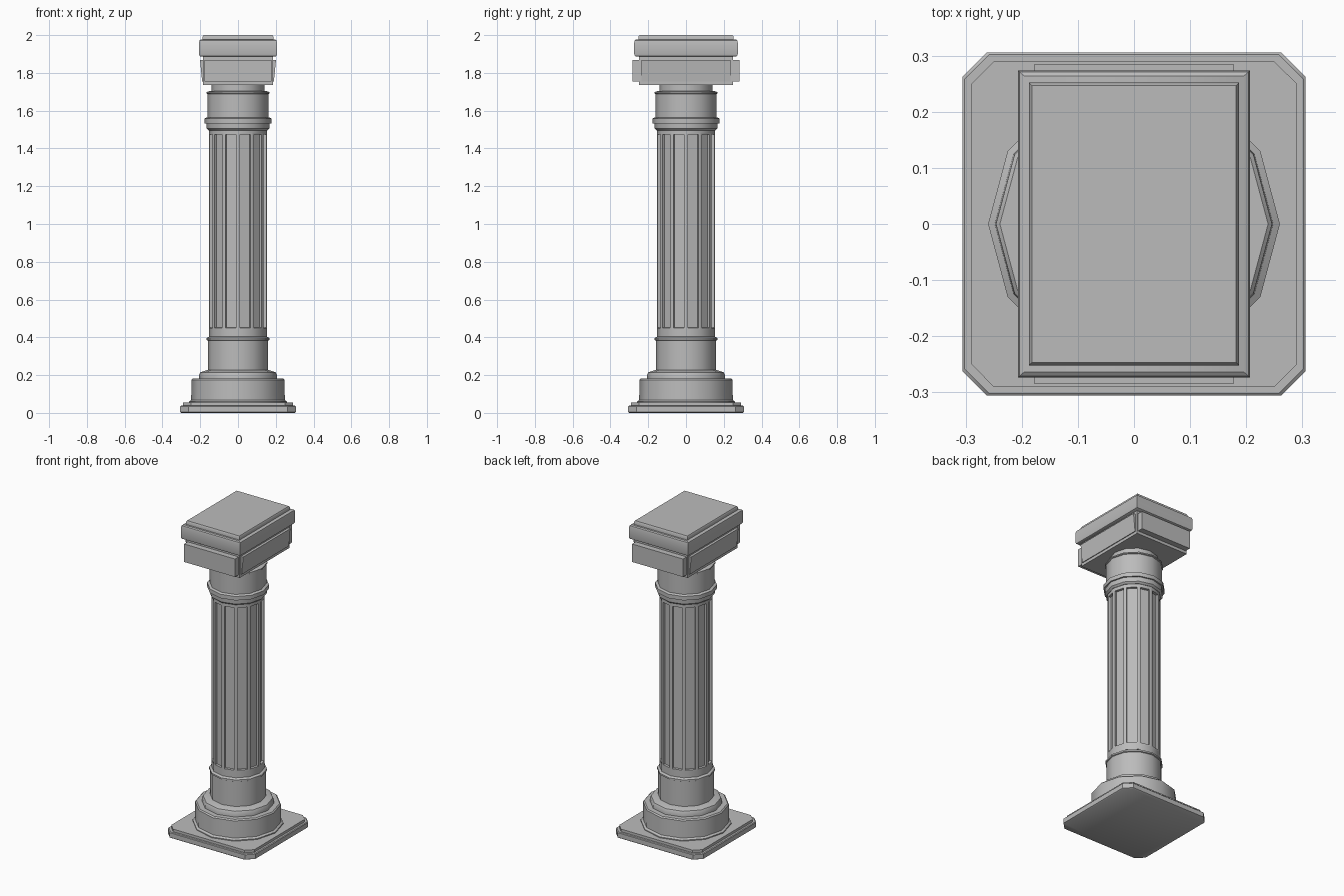
import bpy, bmesh, math

if "Cube" in bpy.data.objects:
    bpy.data.objects.remove(bpy.data.objects["Cube"], do_unlink=True)

stone = bpy.data.materials.new("grey stone")
stone.use_nodes = True
GREY = (0.5, 0.5, 0.5, 1)
stone.diffuse_color = GREY
stone.node_tree.nodes["Principled BSDF"].inputs["Base Color"].default_value = GREY
SIDES = 12


def finish(name, bm, angle=35):
    bmesh.ops.recalc_face_normals(bm, faces=bm.faces)
    mesh = bpy.data.meshes.new(name)
    bm.to_mesh(mesh)
    bm.free()
    mesh.materials.append(stone)
    obj = bpy.data.objects.new(name, mesh)
    bpy.context.collection.objects.link(obj)
    bpy.ops.object.select_all(action='DESELECT')
    obj.select_set(True)
    bpy.context.view_layer.objects.active = obj
    bpy.ops.object.shade_smooth_by_angle(angle=math.radians(angle))
    return obj


def loft(bm, rings):
    """Skin a stack of equal-length point rings and cap both ends."""
    loops = [[bm.verts.new(p) for p in ring] for ring in rings]
    walls = []
    for a, b in zip(loops, loops[1:]):
        n = len(a)
        for i in range(n):
            j = (i + 1) % n
            walls.append(bm.faces.new((a[i], a[j], b[j], b[i])))
    bm.faces.new(loops[0][::-1])
    bm.faces.new(loops[-1])
    return walls


def circle(r, z):
    steps = [math.tau * i / SIDES for i in range(SIDES)]
    return [(r * math.cos(a), r * math.sin(a), z) for a in steps]


def turned(name, profile):
    bm = bmesh.new()
    loft(bm, [circle(r, z) for r, z in profile])
    return finish(name, bm)


def rect(x, y, z):
    return [(-x, -y, z), (x, -y, z), (x, y, z), (-x, y, z)]


def block(name, layers, angle=35):
    bm = bmesh.new()
    loft(bm, [rect(*layer) for layer in layers])
    return finish(name, bm, angle)


def clipped_square(h, c, z):
    k = h - c
    return [(-k, -h, z), (k, -h, z), (h, -k, z), (h, k, z),
            (k, h, z), (-k, h, z), (-h, k, z), (-h, -k, z)]


# Square plinth with clipped corners
bm = bmesh.new()
loft(bm, [clipped_square(h, 0.044, z) for h, z in
          [(0.3, 0), (0.306, 0.005), (0.306, 0.034), (0.302, 0.038)]])
loft(bm, [clipped_square(0.29, 0.04, z) for z in (0.036, 0.054)])
finish("plinth", bm)

# Stepped round foot
turned("foot_drum", [(0.26, 0.05), (0.26, 0.06), (0.248, 0.068),
                     (0.246, 0.175), (0.239, 0.182)])
turned("foot_step", [(0.207, 0.178), (0.207, 0.2), (0.2, 0.215), (0.165, 0.226)])
turned("lower_collar", [(0.16, 0.22), (0.16, 0.383), (0.166, 0.386),
                        (0.166, 0.396), (0.153, 0.404)])

# Shaft with one sunken flute per side
bm = bmesh.new()
walls = loft(bm, [circle(0.153, z) for z in (0.4, 0.44, 1.485, 1.5)])
flutes = walls[SIDES:2 * SIDES]
bmesh.ops.recalc_face_normals(bm, faces=bm.faces)
bmesh.ops.inset_individual(bm, faces=flutes, thickness=0.015)
bmesh.ops.inset_individual(bm, faces=flutes, thickness=0.001, depth=-0.015)
finish("fluted_shaft", bm)

# Neck mouldings and upper drum
turned("neck_ring_lower", [(0.155, 1.495), (0.166, 1.505), (0.168, 1.535)])
turned("neck_ring_upper", [(0.177, 1.533), (0.177, 1.558), (0.166, 1.564)])
turned("upper_drum", [(0.162, 1.56), (0.162, 1.688), (0.168, 1.691),
                      (0.168, 1.698), (0.145, 1.705)])
turned("upper_neck", [(0.141, 1.7), (0.141, 1.745)])

# Capital block with raised panels on all four sides
block("capital_block", [(0.185, 0.248, 1.737), (0.185, 0.248, 1.89)])
block("front_and_back_panels", [(0.178, 0.284, 1.755), (0.178, 0.284, 1.868)])
block("side_panels", [(0.19, 0.235, 1.755), (0.201, 0.235, 1.868)])

# Rounded cap slab and its raised lid
block("cap_slab", [(0.196, 0.264, 1.886), (0.204, 0.271, 1.89), (0.207, 0.274, 1.9),
                   (0.207, 0.274, 1.96), (0.204, 0.271, 1.972), (0.196, 0.264, 1.977)])
block("cap_lid", [(0.187, 0.252, 1.975), (0.187, 0.252, 1.992), (0.182, 0.247, 2.0)])
